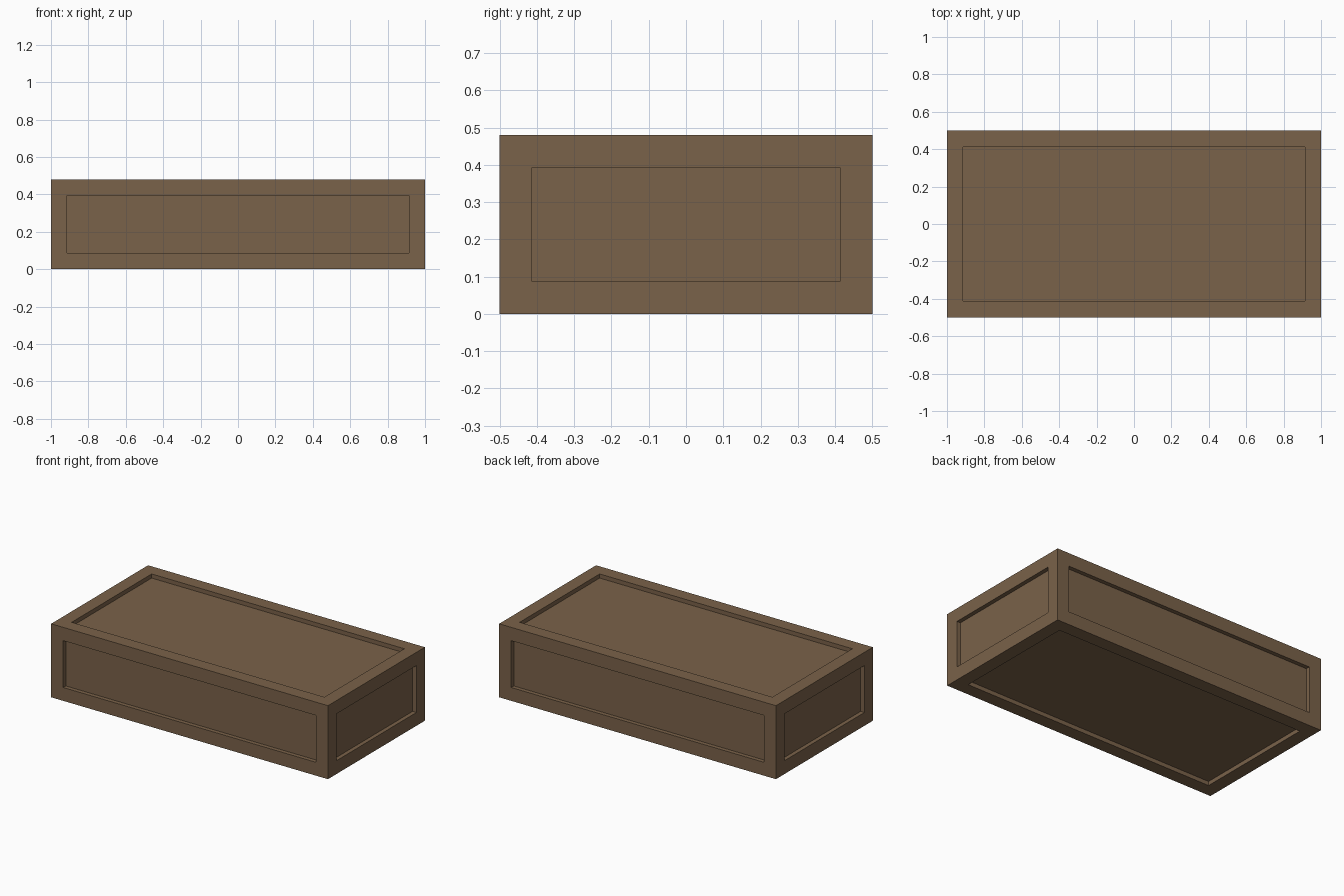
import bpy
import bmesh
from mathutils import Matrix

if "Cube" in bpy.data.objects:
    bpy.data.objects.remove(bpy.data.objects["Cube"])

SIZE = (2.0, 1.0, 0.48)
FRAME = 0.087    # width of the raised border on every face
RECESS = 0.027   # depth of the sunken panels

wood = bpy.data.materials.new("brown_wood")
wood.diffuse_color = (0.195, 0.122, 0.067, 1.0)
wood.use_nodes = True
wood.node_tree.nodes["Principled BSDF"].inputs["Base Color"].default_value = wood.diffuse_color

# Crate: a block with a recessed panel on each of its six faces
bm = bmesh.new()
bmesh.ops.create_cube(bm, size=1.0)
bmesh.ops.transform(
    bm, verts=bm.verts,
    matrix=Matrix.Translation((0, 0, SIZE[2] / 2)) @ Matrix.Diagonal((*SIZE, 1)))
panels = list(bm.faces)
bmesh.ops.inset_individual(bm, faces=panels, thickness=FRAME, use_even_offset=True)

# Sink the panels with straight walls
walls = bmesh.ops.extrude_discrete_faces(bm, faces=panels)["faces"]
for face in walls:
    face.normal_update()
    offset = face.normal * -RECESS
    bmesh.ops.translate(bm, verts=face.verts, vec=offset)
bmesh.ops.recalc_face_normals(bm, faces=bm.faces)

mesh = bpy.data.meshes.new("crate")
bm.to_mesh(mesh)
bm.free()
mesh.materials.append(wood)
crate = bpy.data.objects.new("crate", mesh)
bpy.context.collection.objects.link(crate)
